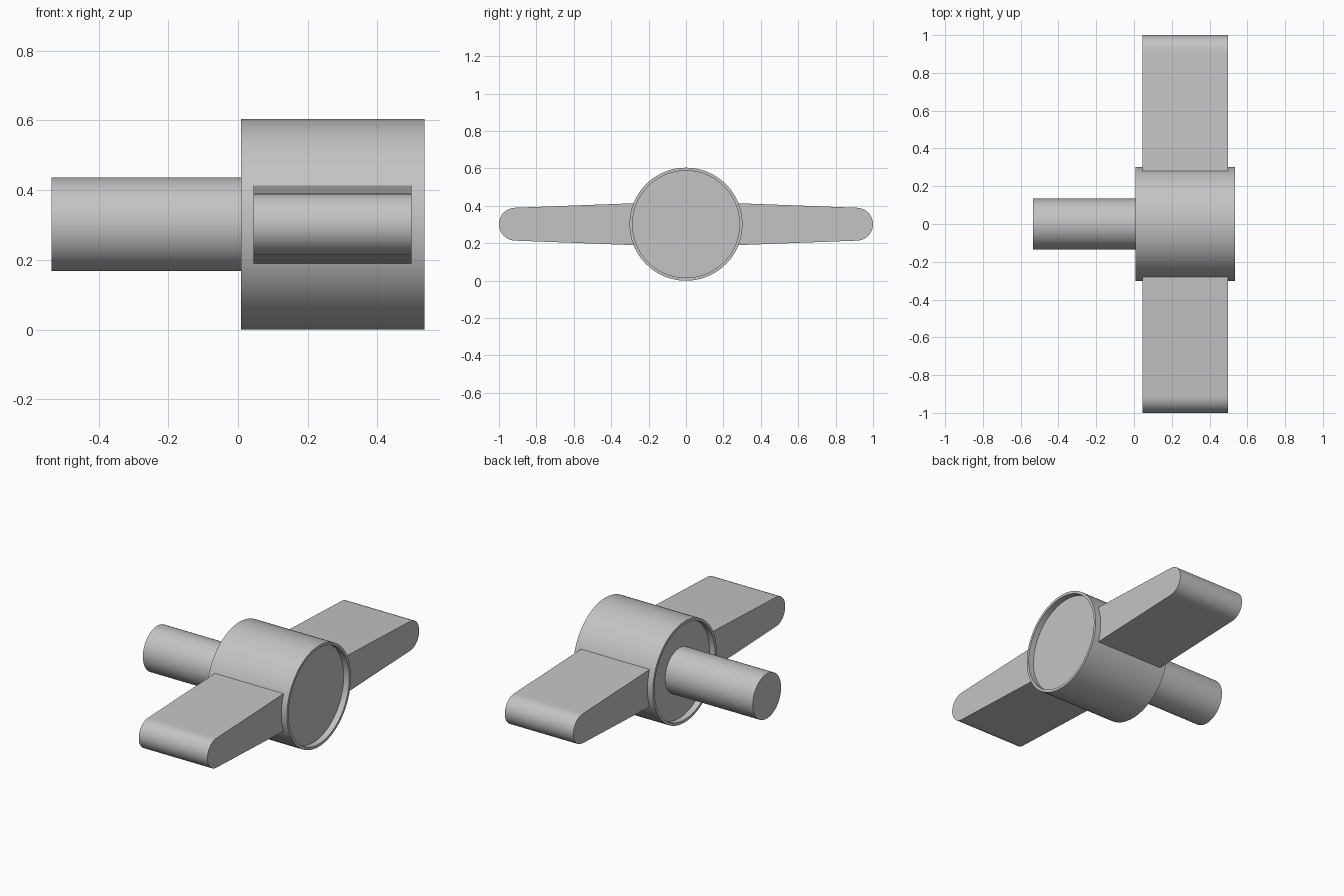
import bpy, bmesh, math
from mathutils import Vector

AXIS_Z = 0.302          # height of the shared axis along x
SEGMENTS = 96

cube = bpy.data.objects.get("Cube")
if cube:
    bpy.data.objects.remove(cube, do_unlink=True)

grey = bpy.data.materials.new("light_grey")
grey.use_nodes = True
grey.diffuse_color = (0.55, 0.55, 0.55, 1)
grey.node_tree.nodes["Principled BSDF"].inputs["Base Color"].default_value = grey.diffuse_color


def finish(name, bm):
    """Turn a bmesh into a smooth-shaded object with crisp edges."""
    bmesh.ops.recalc_face_normals(bm, faces=bm.faces[:])
    mesh = bpy.data.meshes.new(name)
    bm.to_mesh(mesh)
    bm.free()
    mesh.materials.append(grey)
    obj = bpy.data.objects.new(name, mesh)
    bpy.context.collection.objects.link(obj)
    bpy.ops.object.select_all(action="DESELECT")
    obj.select_set(True)
    bpy.context.view_layer.objects.active = obj
    bpy.ops.object.shade_smooth_by_angle(angle=math.radians(30))
    return obj


def turned(name, profile):
    """Revolve (x, radius) points around the axis and cap both ends."""
    bm = bmesh.new()
    rings = []
    for x, radius in profile:
        angles = [math.tau * i / SEGMENTS for i in range(SEGMENTS)]
        rings.append([bm.verts.new((x, radius * math.cos(a), AXIS_Z + radius * math.sin(a)))
                      for a in angles])
    for a, b in zip(rings, rings[1:]):
        for i in range(SEGMENTS):
            j = (i + 1) % SEGMENTS
            bm.faces.new((a[i], a[j], b[j], b[i]))
    bm.faces.new(rings[0])
    bm.faces.new(rings[-1])
    return finish(name, bm)


def wing(name, side):
    """Tapered blade with a rounded tip, extruded along x."""
    root_y, root_half, tip_radius = 0.275, 0.112, 0.088
    steps = 24
    outline = [(root_y, -root_half)]
    for i in range(steps + 1):
        a = math.pi * (i / steps - 0.5)
        outline.append((1 - tip_radius + tip_radius * math.cos(a), tip_radius * math.sin(a)))
    outline.append((root_y, root_half))
    bm = bmesh.new()
    face = bm.faces.new([bm.verts.new((0.044, side * y, AXIS_Z + z)) for y, z in outline])
    result = bmesh.ops.extrude_face_region(bm, geom=[face], use_keep_orig=True)
    moved = [v for v in result["geom"] if isinstance(v, bmesh.types.BMVert)]
    bmesh.ops.translate(bm, verts=moved, vec=Vector((0.454, 0, 0)))
    return finish(name, bm)


# Drum with a shallow recess in each end
left, right, outer, inner, depth = 0.008, 0.535, 0.302, 0.286, 0.036
turned("drum", [(left + depth, inner), (left, inner), (left, outer),
                (right, outer), (right, inner), (right - depth, inner)])

# Shaft rising from the recess floor
turned("shaft", [(-0.535, 0.134), (left + depth, 0.134)])

# Opposed blades
wing("front_wing", -1)
wing("back_wing", 1)
